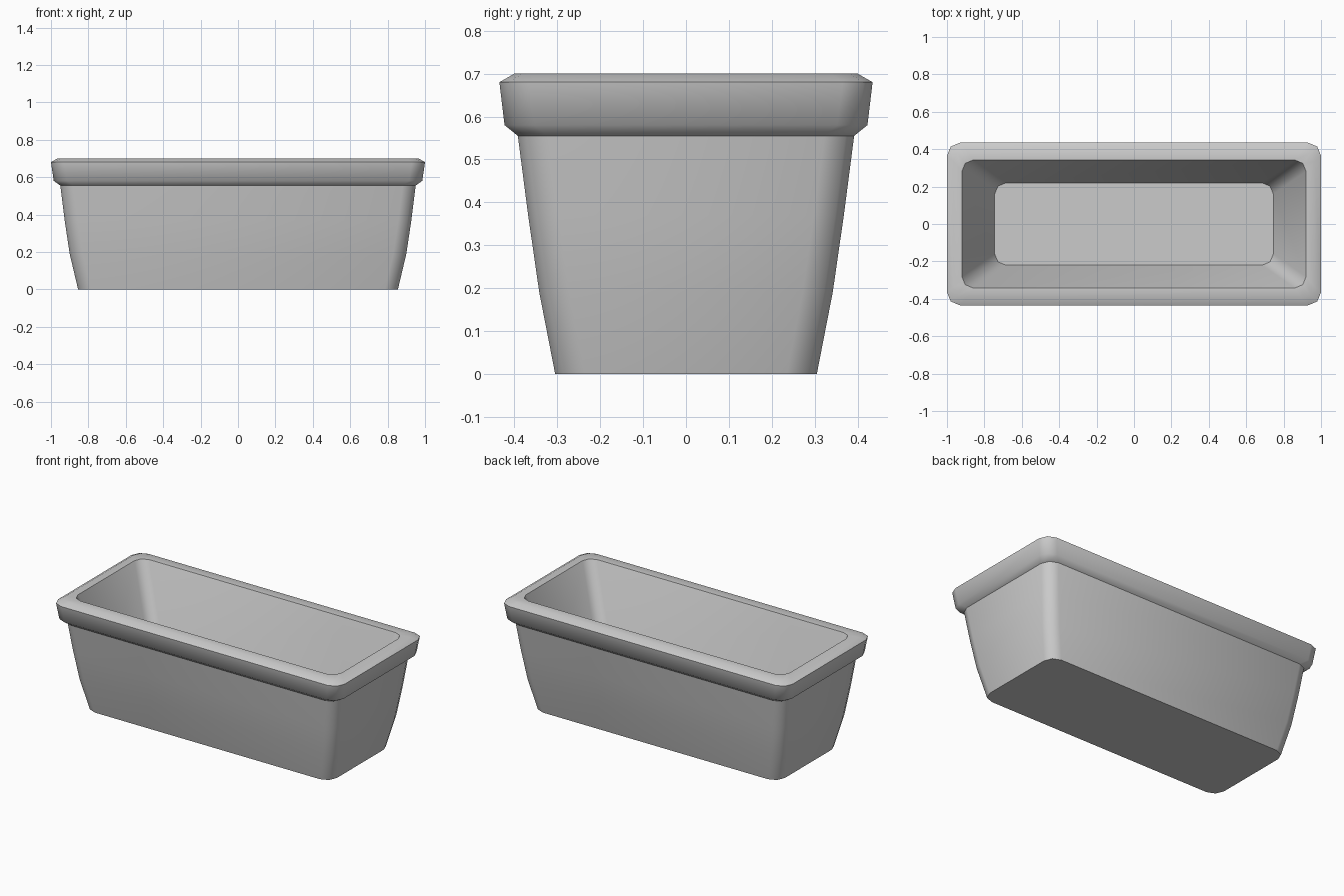
import bpy, bmesh, math

default = bpy.data.objects.get("Cube")
if default:
    bpy.data.objects.remove(default, do_unlink=True)

GREY = (0.6, 0.6, 0.6, 1.0)
mat = bpy.data.materials.new("stone grey")
mat.use_nodes = True
mat.diffuse_color = GREY
mat.node_tree.nodes["Principled BSDF"].inputs["Base Color"].default_value = GREY


def rounded_rectangle(hx, hy, r, steps=2):
    """Outline points, counter-clockwise seen from above."""
    points = []
    for corner, (sx, sy) in enumerate([(1, 1), (-1, 1), (-1, -1), (1, -1)]):
        for i in range(steps + 1):
            a = (corner + i / steps) * math.pi / 2
            points.append((sx * (hx - r) + r * math.cos(a),
                           sy * (hy - r) + r * math.sin(a)))
    return points


def loft(name, rings, cap_first=False, cap_last=False):
    """Skin a stack of rounded rectangles given as (half x, half y, radius, z)."""
    bm = bmesh.new()
    loops = [[bm.verts.new((x, y, z)) for x, y in rounded_rectangle(hx, hy, r)]
             for hx, hy, r, z in rings]
    for low, high in zip(loops, loops[1:]):
        for i in range(len(low)):
            j = (i + 1) % len(low)
            bm.faces.new((low[i], low[j], high[j], high[i]))
    if cap_first:
        bm.faces.new(loops[0][::-1])
    if cap_last:
        bm.faces.new(loops[-1])
    mesh = bpy.data.meshes.new(name)
    bm.to_mesh(mesh)
    bm.free()
    mesh.materials.append(mat)
    obj = bpy.data.objects.new(name, mesh)
    bpy.context.collection.objects.link(obj)
    bpy.ops.object.select_all(action="DESELECT")
    obj.select_set(True)
    bpy.context.view_layer.objects.active = obj
    bpy.ops.object.shade_smooth_by_angle(angle=math.radians(62))
    return obj


# Flared outer wall with a flat base
loft("planter_body", [
    (0.855, 0.305, 0.07, 0.0),
    (0.9, 0.342, 0.07, 0.19),
    (0.927, 0.368, 0.07, 0.37),
    (0.95, 0.392, 0.07, 0.555),
], cap_first=True)

# Thick rounded rim
loft("planter_rim", [
    (0.95, 0.392, 0.07, 0.555),
    (0.985, 0.423, 0.07, 0.58),
    (1.0, 0.435, 0.07, 0.68),
    (0.965, 0.4, 0.065, 0.7),
    (0.92, 0.342, 0.06, 0.698),
])

# Sloping inner wall and floor
loft("planter_inside", [
    (0.92, 0.342, 0.06, 0.698),
    (0.745, 0.22, 0.06, 0.28),
], cap_last=True)
